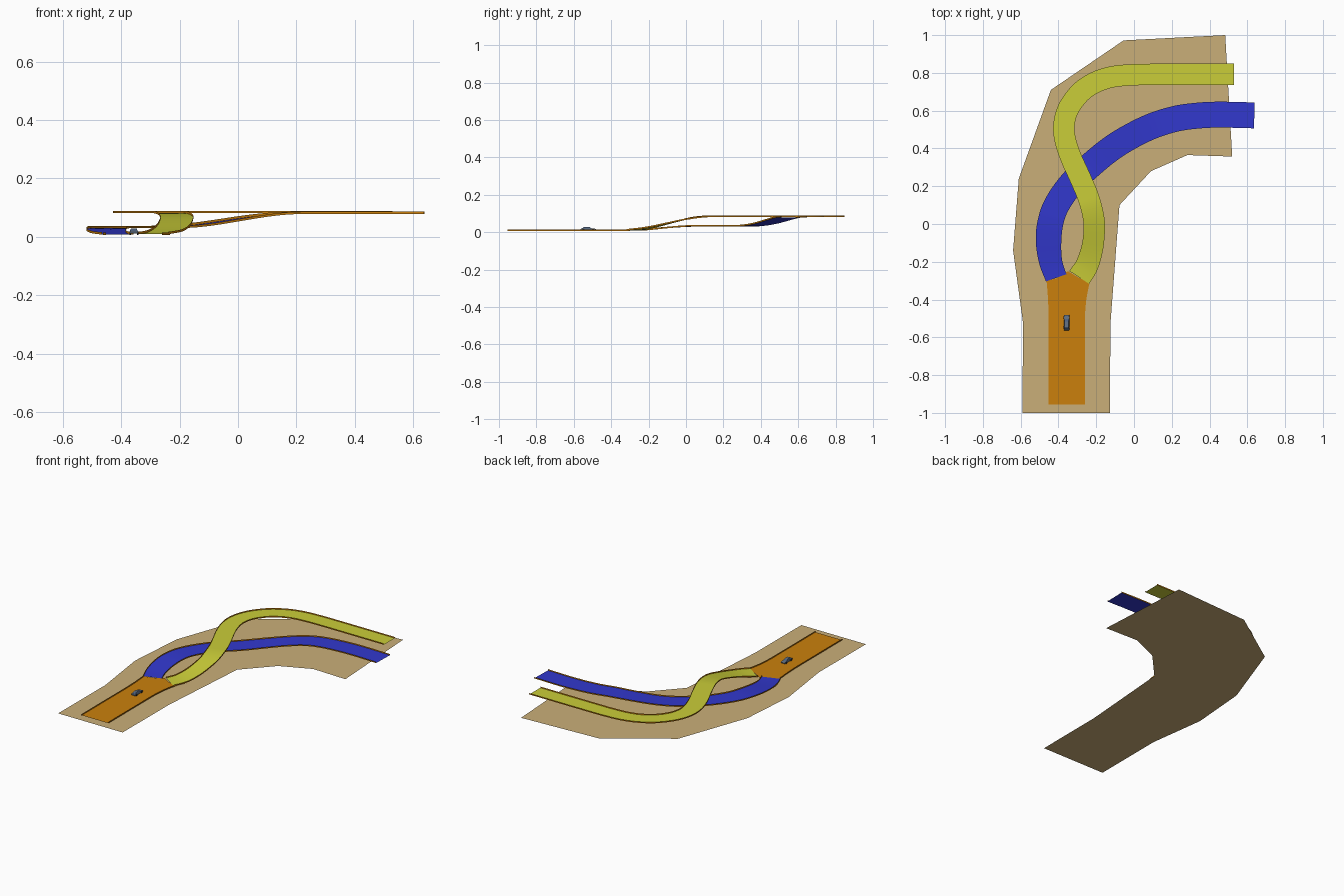
import bpy, bmesh, math
from mathutils import Vector

if "Cube" in bpy.data.objects:
    bpy.data.objects.remove(bpy.data.objects["Cube"])


def mat(name, rgb):
    m = bpy.data.materials.new(name)
    lin = [(c / 255 / 12.92) if c < 11 else ((c / 255 + 0.055) / 1.055) ** 2.4 for c in rgb]
    m.diffuse_color = (*lin, 1)
    m.use_nodes = True
    m.node_tree.nodes["Principled BSDF"].inputs["Base Color"].default_value = m.diffuse_color
    return m


SAND = mat("sand", (202, 175, 121))
ORANGE = mat("road_orange", (203, 128, 12))
BLUE = mat("road_blue", (50, 56, 205))
YELLOW = mat("road_yellow", (202, 205, 56))
BODY = mat("car_grey_blue", (100, 116, 135))
DARK = mat("car_dark", (38, 40, 45))
GLASS = mat("car_glass", (75, 95, 125))

BASE = 0.007   # height of the road above the ground
RAIL = 0.008   # height of the edge strips


def make(name, verts, faces, mats, idx=None, smooth=False):
    me = bpy.data.meshes.new(name)
    me.from_pydata(verts, [], faces)
    for m in mats:
        me.materials.append(m)
    if idx:
        me.polygons.foreach_set("material_index", idx)
    if smooth:
        me.polygons.foreach_set("use_smooth", [True] * len(faces))
    ob = bpy.data.objects.new(name, me)
    bpy.context.collection.objects.link(ob)
    return ob


def smoothstep(a, b, t):
    t = min(1, max(0, (t - a) / (b - a)))
    return t * t * (3 - 2 * t)


def spline(pts, n=12):
    """Catmull-Rom curve through 2D points."""
    p = [Vector(q) for q in pts]
    p = [2 * p[0] - p[1]] + p + [2 * p[-1] - p[-2]]
    out = []
    for a, b, c, d in zip(p, p[1:], p[2:], p[3:]):
        for i in range(n):
            t = i / n
            out.append(0.5 * (2 * b + (c - a) * t + (2 * a - 5 * b + 4 * c - d) * t * t
                              + (3 * b - a - 3 * c + d) * t ** 3))
    return out + [p[-2]]


def strip(left, right, name, deck):
    """Road deck between two edge lines, with an upright orange strip on each edge."""
    verts, faces, idx = [], [], []
    up = Vector((0, 0, RAIL))
    for l, r in zip(left, right):
        verts += [l + up, l, r, r + up]
    for i in range(len(left) - 1):
        for k in range(3):
            a = i * 4 + k
            faces.append((a, a + 1, a + 5, a + 4))
            idx.append(0 if k == 1 else 1)
    return make(name, verts, faces, [deck, ORANGE], idx)


def road(name, pts, w0, w1, height, deck):
    c = spline(pts)
    left, right = [], []
    for i, p in enumerate(c):
        t = (c[min(i + 1, len(c) - 1)] - c[max(i - 1, 0)]).normalized()
        s = i / (len(c) - 1)
        side = Vector((-t.y, t.x)) * (w0 + (w1 - w0) * smoothstep(0, 0.2, s)) / 2
        z = height(p, s)
        left.append(Vector((*(p + side), z)))
        right.append(Vector((*(p - side), z)))
    return strip(left, right, name, deck)


# ground sheet
ground = [(-.59, -1), (-.127, -1), (-.125, -.53), (-.077, .10), (.09, .28), (.283, .365),
          (.52, .357), (.483, 1), (-.055, .972), (-.44, .71), (-.61, .24), (-.64, -.14), (-.588, -.52)]
make("ground", [(x, y, 0) for x, y in ground], [tuple(range(len(ground)))], [SAND])

# main road, flaring towards the fork
ys = [-.955, -.5, -.45, -.4, -.35, -.30]
flare = [0, 0, .002, .006, .013, .022]
strip([Vector((-.452 - f * .5, y, BASE)) for y, f in zip(ys, flare)],
      [Vector((-.26 + f * 1.25, y, BASE)) for y, f in zip(ys, flare)], "main_road", ORANGE)
# pointed tip of the main road between the branches
tip = [(-.463, -.30), (-.2325, -.30), (-.29, -.286), (-.35, -.25), (-.41, -.287)]
make("fork_tip", [(x, y, BASE) for x, y in tip], [(0, 1, 2, 3, 4)], [ORANGE])

# lower branch
road("lower_branch",
     [(-.412, -.285), (-.441, -.2), (-.452, -.10), (-.444, 0), (-.41, .10), (-.33, .215), (-.225, .315),
      (-.12, .4), (-.015, .465), (.1, .52), (.22, .557), (.33, .573), (.45, .579), (.637, .575)],
     .115, .137,
     lambda p, s: BASE + .001 + .022 * smoothstep(-.3, .05, p.y) + .048 * smoothstep(-.25, .2, p.x), BLUE)

# upper branch, crossing over the lower one
road("upper_branch",
     [(-.29, -.283), (-.25, -.22), (-.224, -.14), (-.212, -.06), (-.212, .02), (-.238, .13), (-.283, .24),
      (-.335, .355), (-.365, .45), (-.37, .53), (-.345, .615), (-.28, .70), (-.2, .752), (-.11, .78),
      (0, .79), (.12, .792), (.53, .792)],
     .124, .113,
     lambda p, s: BASE + .001 + .073 * smoothstep(-.32, .13, p.y), YELLOW)


# car
CAR = Vector((-.357, -.522, BASE))


def prism(name, profile, half, taper, mat_, side_mat=None):
    """Side profile (y, z) spread across x; upper points drawn in by the taper."""
    n = len(profile)
    zmin, zmax = min(z for _, z in profile), max(z for _, z in profile)
    verts = []
    for s in (-1, 1):
        verts += [CAR + Vector((s * (half - taper * (z - zmin) / (zmax - zmin)), y, z)) for y, z in profile]
    faces = [tuple(range(n))[::-1], tuple(range(n, 2 * n))]
    faces += [(i, (i + 1) % n, n + (i + 1) % n, n + i) for i in range(n)]
    return make(name, verts, faces, [mat_])


prism("car_body", [(-.04, .004), (.04, .004), (.041, .009), (.036, .012), (.015, .0135), (-.037, .0135),
                   (-.041, .010)], .0145, .001, BODY)
prism("car_windows", [(-.034, .0135), (.018, .0135), (.006, .0205), (-.024, .0205)], .0132, .003, GLASS)
prism("car_roof", [(-.025, .0203), (.007, .0203), (.005, .0215), (-.023, .0215)], .0108, .001, BODY)
for sx in (-1, 1):
    for nm, y in (("front", .025), ("rear", -.025)):
        bpy.ops.mesh.primitive_cylinder_add(vertices=16, radius=.006, depth=.005,
                                            location=CAR + Vector((sx * .0128, y, .006)),
                                            rotation=(0, math.pi / 2, 0))
        w = bpy.context.object
        w.name = f"{nm}_wheel_{'left' if sx < 0 else 'right'}"
        w.data.materials.append(DARK)
